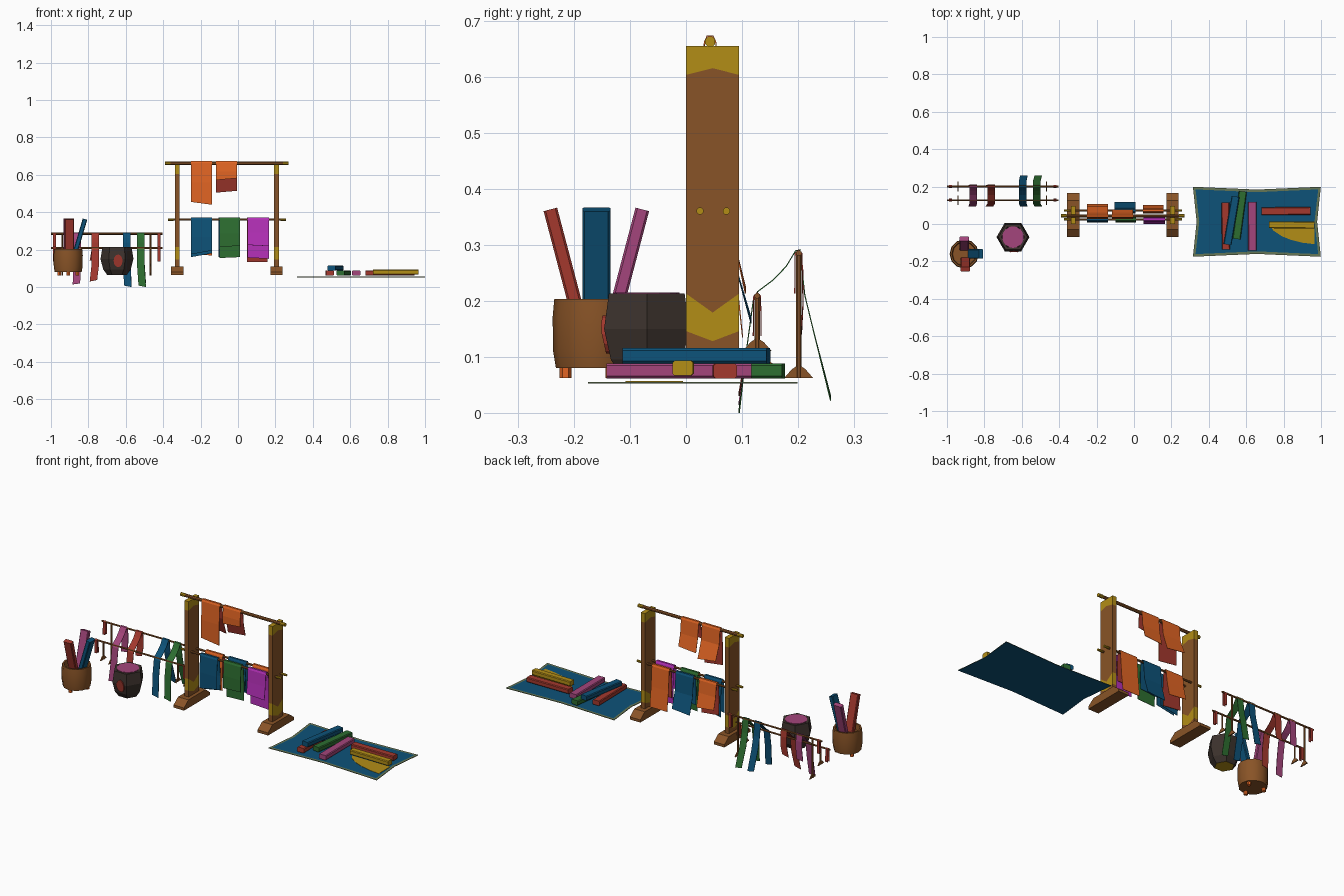
import bpy, bmesh, math
from mathutils import Vector, Matrix

if "Cube" in bpy.data.objects:
    bpy.data.objects.remove(bpy.data.objects["Cube"])

COL = {
    "brown wood": (0.25, 0.088, 0.02), "mustard yellow": (0.45, 0.27, 0.008),
    "orange": (0.76, 0.13, 0.017), "brick red": (0.37, 0.04, 0.027),
    "deep blue": (0.004, 0.085, 0.19), "leaf green": (0.026, 0.155, 0.03),
    "plum pink": (0.37, 0.06, 0.2), "magenta": (0.46, 0.03, 0.48),
    "dark clay": (0.045, 0.032, 0.026), "sage trim": (0.13, 0.18, 0.09)}
M = {}
for n, c in COL.items():
    M[n] = bpy.data.materials.new(n)
    M[n].diffuse_color = (*c, 1)
BR, YE, OR, RE, BL, GR, PL, MA, DK, SG = COL


def mesh(name, verts, faces, mats, fix=True):
    me = bpy.data.meshes.new(name)
    me.from_pydata([tuple(v) for v in verts], [], faces)
    if fix:
        bm = bmesh.new()
        bm.from_mesh(me)
        bmesh.ops.recalc_face_normals(bm, faces=bm.faces)
        bm.to_mesh(me)
        bm.free()
    ob = bpy.data.objects.new(name, me)
    bpy.context.collection.objects.link(ob)
    for m in mats:
        me.materials.append(M[m])
    return ob


def loft(name, rings, mats, caps=(True, True)):
    n = len(rings[0])
    verts = [p for r in rings for p in r]
    faces = [(k*n+i, k*n+(i+1) % n, (k+1)*n+(i+1) % n, (k+1)*n+i)
             for k in range(len(rings)-1) for i in range(n)]
    if caps[0]:
        faces.append(tuple(range(n))[::-1])
    if caps[1]:
        faces.append(tuple(range((len(rings)-1)*n, len(rings)*n)))
    return mesh(name, verts, faces, mats)


def lathe(name, cx, cy, prof, n, mats, phase=0.0):
    return loft(name, [[(cx+r*math.cos(phase+2*math.pi*i/n), cy+r*math.sin(phase+2*math.pi*i/n), z)
                        for i in range(n)] for r, z in prof], mats)


def rod(name, a, b, r, mat, n=8):
    a, b = Vector(a), Vector(b)
    q = (b-a).to_track_quat('Z', 'Y')
    rings = [[p + q @ Vector((r*math.cos(2*math.pi*(i+.5)/n), r*math.sin(2*math.pi*(i+.5)/n), 0))
              for i in range(n)] for p in (a, b)]
    return loft(name, rings, [mat])


def roll(name, a, b, side, w, t, mat):
    """Folded cloth bolt from a to b, w wide along side, t thick, bevelled section."""
    a, b, s = Vector(a), Vector(b), Vector(side)
    d = (b-a).normalized()
    s = (s - d*s.dot(d)).normalized()
    u = d.cross(s)
    c = .15*t
    sec = [(-w/2+c, -t/2), (w/2-c, -t/2), (w/2, -t/2+c), (w/2, t/2-c),
           (w/2-c, t/2), (-w/2+c, t/2), (-w/2, t/2-c), (-w/2, -t/2+c)]
    return loft(name, [[p + s*x + u*y for x, y in sec] for p in (a, b)], [mat])


def cloth(name, x0, x1, prof, mat, inner=None, skew=0.0, drift=0.0):
    """Draped sheet: profile (y, z) runs from the front hem over the rail to the back hem."""
    verts, last = [], len(prof)-1
    for k, (y, z) in enumerate(prof):
        dz = skew if k in (0, last) else 0
        dx = drift if k in (0, last) else 0
        verts += [(x0+dx, y, z), (x1+dx, y, z+dz)]
    faces = [(2*i, 2*i+1, 2*i+3, 2*i+2) for i in range(last)]
    ob = mesh(name, verts, faces, [mat, inner or mat], fix=False)
    s = ob.modifiers.new("thickness", 'SOLIDIFY')
    s.thickness, s.offset, s.material_offset = 0.002, -1, 1
    return ob


# ---- tall drying rack: feet, painted posts, rails
for side, x in (("left", -0.325), ("right", 0.206)):
    foot = [(-.07, .065), (.165, .065), (.165, .08), (.125, .111), (-.03, .111), (-.07, .08)]
    loft(side+"_foot", [[(x+d, y, z) for y, z in foot] for d in (-.033, .033)], [BR])
    rings = []
    for z, dip in ((.105, 0), (.146, -.018), (.213, -.034), (.603, .012), (.655, 0)):
        rings.append([(x+dx, y, z+(dip if y == .0475 else 0)) for dx, y in
                      ((-.013, 0), (.013, 0), (.013, .0475), (.013, .095), (-.013, .095), (-.013, .0475))])
    post = loft(side+"_post", rings, [BR, YE])
    for p in post.data.polygons:
        if p.center.z > .615 or .13 < p.center.z < .2:
            p.material_index = 1


def rail(name, x0, x1, y, z, r):
    rod(name, (x0+.005, y, z), (x1-.005, y, z), r, BR)
    for e, a, b in (("left", x0, x0+.03), ("right", x1-.03, x1)):
        rod(f"{name}_{e}_cap", (a, y, z), (b, y, z), r*1.1, YE)


rail("top_rail", -.39, .27, .043, .662, .009)
rail("front_mid_rail", -.375, .257, .025, .36, .006)
rail("back_mid_rail", -.375, .257, .072, .36, .006)


def drape(name, x0, x1, y, z, zf, zb, mat, inner=None, skew=0.0, yf=.016, yb=.016):
    t = z + .011
    cloth(name, x0, x1, [(y-yf, zf), (y-.016, (z+zf)/2), (y-.011, z), (y-.006, t), (y+.006, t),
                         (y+.011, z), (y+.018, (z+zb)/2), (y+yb, zb)], mat, inner, skew)


drape("long_top_cloth", -.252, -.138, .043, .662, .455, .5, OR, RE, -.015, .016, .05)
drape("short_top_cloth", -.117, -.006, .043, .662, .572, .505, OR, RE, .01, .016, .035)
drape("blue_front_cloth", -.25, -.14, .025, .36, .175, .16, BL, None, .02)
drape("green_front_cloth", -.1, .01, .025, .36, .215, .155, GR, None, .005)
drape("magenta_front_cloth", .052, .166, .025, .36, .225, .157, MA, None, -.006, .024)
drape("orange_back_cloth", .048, .158, .072, .36, .2, .135, OR, RE, 0, .012, .03)
drape("blue_back_cloth", -.105, .008, .072, .36, .2, .16, BL, None, .01, .012, .045)
drape("rust_back_cloth", -.25, -.14, .072, .36, .18, .225, OR, RE, -.012, .012, .035)

# ---- low two-step rack
for row, y, z, zb in (("front", .127, .209, .11), ("back", .201, .285, .062)):
    rod(row+"_low_rail", (-1, y, z), (-.405, y, z), .0055, BR, 6)
    for side, x in (("left", -.94), ("right", -.468)):
        rod(f"{row}_{side}_low_post", (x, y, zb), (x, y, z), .005, BR, 6)
        fo = [(y-.026, zb), (y+.026, zb), (y+.012, zb+.016), (y, zb+.024), (y-.012, zb+.016)]
        loft(f"{row}_{side}_low_foot", [[(x+d, a, b) for a, b in fo] for d in (-.003, .003)], [BR])
    for side, x in (("left", -.982), ("right", -.423)):
        cloth(f"{row}_{side}_tag", x-.008, x+.008,
              [(y-.008, z-.072), (y-.007, z), (y, z+.007), (y+.007, z), (y+.008, z-.072)], RE)


def strip(name, x, mat, zf, back, skew, drift):
    cloth(name, x-.02, x+.02, [(.094, zf), (.108, .12), (.119, .2), (.127, .217), (.155, .238),
                               (.178, .262), (.195, .29), (.204, .292)] + back, mat, None, skew, drift)


short = [(.21, .25), (.21, .2), (.207, .14)]
long = [(.213, .21), (.23, .14), (.259, .03)]
strip("plum_strip", -.86, PL, .014, short, .006, -.004)
strip("red_strip", -.763, RE, .03, short, .008, -.01)
strip("blue_strip", -.595, BL, .008, long, -.008, .006)
strip("green_strip", -.52, GR, .008, long, -.008, .008)

# ---- wooden bucket holding three cloth bolts
bx, by = -.908, -.16
lathe("bucket", bx, by, [(.072, .08), (.077, .11), (.078, .17), (.075, .203), (.066, .203), (.062, .17)],
      12, [BR])
bpy.context.view_layer.objects.active = bpy.data.objects["bucket"]
bpy.data.objects["bucket"].select_set(True)
bpy.ops.object.shade_smooth_by_angle()
for i in range(3):
    a = math.radians(90 + 120*i + 180)
    c, s = math.cos(a), math.sin(a)
    rod(f"bucket_leg_{i}", (bx+.055*c, by+.055*s, .062), (bx+.055*c, by+.055*s, .084), .011, OR, 6)
for name, mat, d in (("red_bolt", RE, (0, -1)), ("blue_bolt", BL, (1, 0)), ("plum_bolt", PL, (0, 1))):
    a, b = (.018, .082)
    o = .006 if mat == RE else 0
    roll(name, (bx+o+d[0]*a, by+d[1]*a, .12), (bx+o+d[0]*(b+.008), by+d[1]*b, .363),
         (d[1], d[0], 0), .05, .025, mat)

# ---- hexagonal clay dye pot
px, py = -.647, -.07
pot = lathe("dye_pot", px, py, [(.052, .064), (.074, .095), (.088, .15), (.08, .2), (.078, .213),
                                (.062, .213), (.056, .19)], 6, [DK, YE])
for p in pot.data.polygons:
    if p.center.z < .066:
        p.material_index = 1
lathe("dye_surface", px, py, [(.058, .19), (.058, .215)], 16, [PL])
n = 12
mark = [(px+.006+.024*math.cos(2*math.pi*i/n), .14+.034*math.sin(2*math.pi*i/n)) for i in range(n)]
loft("pot_mark", [[(x, py-.069-(.0765-.064)*(min(z, .15)-.095)/.055-max(0, z-.15)*-.14+dy, z)
                   for x, z in mark] for dy in (-.001, .006)], [RE])

# ---- ground mat with pinched edges and trim
mx, my, mz = .657, .012, .055
outer = [(-.342, -.187), (0, -.172), (.342, -.187), (.322, 0), (.342, .187), (0, .172), (-.342, .187), (-.322, 0)]
ring = lambda k: [(mx+x-math.copysign(k, x)*(abs(x) > .01), my+y-math.copysign(k, y)*(abs(y) > .01), mz)
                  for x, y in outer]
verts = ring(0) + ring(.014) + [(mx, my, mz)]
faces = [(i, (i+1) % 8, 8+(i+1) % 8, 8+i) for i in range(8)] + [(8+i, 8+(i+1) % 8, 16) for i in range(8)]
mat_ob = mesh("ground_mat", verts, faces, [SG, BL, BL, BL], fix=False)
for p in mat_ob.data.polygons:
    p.material_index = 1 if p.index >= 8 else 0
s = mat_ob.modifiers.new("thickness", 'SOLIDIFY')
s.thickness, s.offset, s.material_offset = .003, -1, 1
# spilled yellow patch
patch = [(.725, -.005), (.745, -.035), (.79, -.065), (.84, -.085), (.9, -.1), (.965, -.108), (.965, -.005)]
loft("yellow_patch", [[(x, y, z) for x, y in patch] for z in (.0545, .0565)], [YE])

# ---- folded bolts lying on the mat
for name, a, b, z, w, mat in (
        ("red_mat_bolt", (.488, .115), (.492, -.137), .075, .043, RE),
        ("green_mat_bolt", (.582, .174), (.548, -.08), .075, .043, GR),
        ("plum_mat_bolt", (.632, .117), (.633, -.142), .075, .046, PL),
        ("blue_mat_bolt", (.543, .147), (.5, -.11), .102, .043, BL),
        ("long_red_mat_bolt", (.682, .068), (.944, .07), .075, .042, RE),
        ("yellow_mat_bolt", (.722, -.004), (.965, -.006), .08, .037, YE)):
    d = (b[1]-a[1], a[0]-b[0], 0)
    roll(name, (*a, z), (*b, z), d, w, .027, mat)

for m in bpy.data.materials:
    if m.users and not m.is_grease_pencil:
        m.use_nodes = True
        m.node_tree.nodes["Principled BSDF"].inputs["Base Color"].default_value = m.diffuse_color
